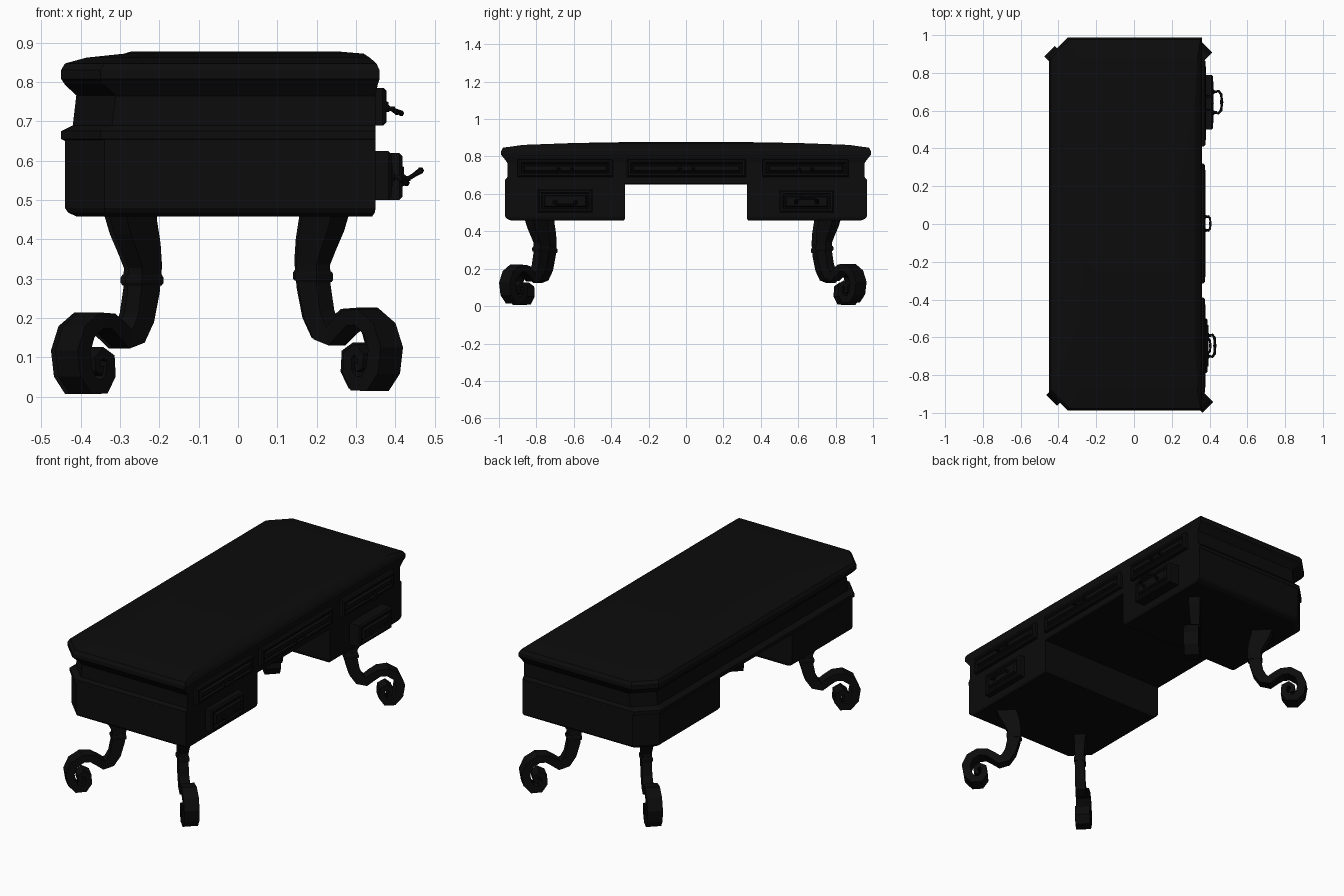
import bpy, bmesh, math
from mathutils import Vector

if "Cube" in bpy.data.objects:
    bpy.data.objects.remove(bpy.data.objects["Cube"])

# Near-black finish for every part
finish = bpy.data.materials.new("black_finish")
finish.diffuse_color = (.0035, .0035, .0035, 1)
finish.use_nodes = True
finish.node_tree.nodes["Principled BSDF"].inputs["Base Color"].default_value = finish.diffuse_color


def loft(name, rings):
    """Skin a list of equal-length point rings and cap both ends."""
    bm = bmesh.new()
    rows = [[bm.verts.new(p) for p in r] for r in rings]
    n = len(rows[0])
    for a, b in zip(rows, rows[1:]):
        for i in range(n):
            j = (i + 1) % n
            bm.faces.new((a[i], a[j], b[j], b[i]))
    bm.faces.new(rows[0])
    bm.faces.new(rows[-1])
    bmesh.ops.recalc_face_normals(bm, faces=bm.faces)
    me = bpy.data.meshes.new(name)
    bm.to_mesh(me)
    bm.free()
    me.materials.append(finish)
    ob = bpy.data.objects.new(name, me)
    bpy.context.collection.objects.link(ob)
    return ob


def plan(x0, x1, y, c, z):
    """Rectangle with its two back (-x) corners cut off."""
    return [(x1, -y, z), (x1, y, z), (x0 + c, y, z), (x0, y - c, z),
            (x0, -y + c, z), (x0 + c, -y, z)]


# Upper carcass with the rail moulding at its foot
loft("upper_case", [plan(*r) for r in (
    (-.44, .345, .96, .10, .65), (-.45, .35, .968, .10, .655),
    (-.45, .35, .968, .10, .675), (-.42, .35, .955, .10, .69),
    (-.41, .35, .955, .10, .775))])

# Moulded, slightly domed top
loft("desk_top", [plan(*r) for r in (
    (-.41, .35, .955, .10, .765), (-.44, .355, .975, .10, .793),
    (-.45, .36, .988, .10, .808), (-.45, .36, .988, .10, .83),
    (-.44, .352, .978, .10, .847), (-.385, .335, .87, .10, .862),
    (-.29, .32, .60, .08, .872), (-.27, .25, .25, .06, .878))])


# Two pedestals, the knee space between them open right through
def pedestal_ring(sy, d, z):
    return [(.35 - d * .3, sy * (.325 + d * .2), z), (.35 - d * .3, sy * (.967 - d), z),
            (-.34, sy * (.967 - d), z), (-.44 + d, sy * .867, z),
            (-.44 + d, sy * (.325 + d * .2), z)]


for side, sy in (("left", -1), ("right", 1)):
    loft(side + "_pedestal", [pedestal_ring(sy, d, z) for d, z in
                              ((.03, .458), (.008, .468), (0, .48), (0, .655))])


# Drawers: raised panel with a sunken border, standing out from the case
def drawer(name, y0, y1, z0, z1, x):
    steps = ((.33, 0), (x - .008, 0), (x, .008), (x, .018), (x - .010, .024),
             (x - .010, .030), (x + .004, .036))
    loft(name, [[(px, y0 + d, z0 + d), (px, y1 - d, z0 + d),
                 (px, y1 - d, z1 - d), (px, y0 + d, z1 - d)] for px, d in steps])


def tube(name, pts, radii, sides=6):
    """Round tube along a path."""
    pts = [Vector(p) for p in pts]
    rings = []
    for i, p in enumerate(pts):
        t = (pts[min(i + 1, len(pts) - 1)] - pts[max(i - 1, 0)]).normalized()
        u = t.cross(Vector((0, 0, 1))).normalized()
        v = t.cross(u)
        rings.append([p + radii[i] * (u * math.cos(a) + v * math.sin(a))
                      for a in (2 * math.pi * k / sides for k in range(sides))])
    return loft(name, rings)


# Bail handles: two posts and a bowed grip
def handle(name, x, y, z, w, out, rise, r):
    for k in (-1, 1):
        yy = y + k * w
        tube(name + "_post", [(x - .01, yy, z), (x + .003, yy, z), (x + .006, yy, z),
                              (x + .018, yy, z)], [r * 2, r * 2, r * 1.2, r * 1.2])
    prof = ((-1, .3, 0), (-1.1, .6, .4), (-.75, .95, .9), (-.35, 1, 1), (0, 1, 1),
            (.35, 1, 1), (.75, .95, .9), (1.1, .6, .4), (1, .3, 0))
    tube(name, [(x + out * b, y + w * a, z + rise * c) for a, b, c in prof],
         [r, r, r * 1.3, r, r * 1.5, r, r * 1.3, r, r])


for nm, y0, y1, z0, z1, x, w, out, rise, r in (
        ("upper_left", -.90, -.39, .69, .785, .375, .036, .026, -.010, .005),
        ("upper_middle", -.315, .32, .69, .785, .375, .036, .026, -.010, .005),
        ("upper_right", .41, .87, .69, .785, .378, .036, .034, -.012, .005),
        ("lower_left", -.79, -.50, .50, .625, .390, .055, .035, -.014, .006),
        ("lower_right", .50, .79, .50, .62, .418, .055, .043, .020, .006)):
    drawer(nm + "_drawer", y0, y1, z0, z1, x)
    handle(nm + "_handle", x + .003, (y0 + y1) / 2, (z0 + z1) / 2 - .005, w, out, rise, r)

# Scroll legs: (distance in from toe, height, thickness, width)
LEG = ((.235, .48, .115, .065), (.25, .43, .10, .06), (.272, .375, .085, .055),
       (.284, .33, .072, .05), (.279, .27, .066, .05), (.262, .20, .06, .052),
       (.236, .158, .056, .055), (.203, .146, .048, .06), (.17, .170, .042, .066),
       (.135, .192, .04, .072), (.09, .194, .042, .078), (.045, .165, .044, .08),
       (.024, .115, .046, .08), (.033, .06, .046, .08), (.062, .025, .042, .08),
       (.10, .026, .040, .08), (.122, .056, .034, .08), (.12, .098, .032, .08),
       (.095, .112, .028, .08), (.074, .095, .024, .08), (.076, .070, .022, .08),
       (.094, .066, .024, .08))


def leg(name, tx, ty, dz):
    inward = Vector((-math.copysign(1, tx), -math.copysign(1, ty), 0)).normalized()
    across = Vector((-inward.y, inward.x, 0))
    up = Vector((0, 0, 1))
    toe = Vector((tx, ty, dz))
    rings = []
    for i, (s, z, th, w) in enumerate(LEG):
        a, b = LEG[max(i - 1, 0)], LEG[min(i + 1, len(LEG) - 1)]
        t = Vector((b[0] - a[0], b[1] - a[1])).normalized()
        if i == 0:
            t = Vector((0, -1))
        n = (inward * -t.y + up * t.x) * th / 2
        c = toe + inward * s + up * z
        h = across * w / 2
        rings.append([c + n + h, c + n - h, c - n - h, c - n + h])
    loft(name, rings)
    # ankle collar
    c = toe + inward * .281
    loft(name + "_collar", [[c + up * z + inward * a * (.036 + g) + across * b * (.027 + g)
                             for a, b in ((1, 1), (1, -1), (-1, -1), (-1, 1))]
                            for z, g in ((.283, 0), (.289, .003), (.303, .003), (.31, 0))])


for nm, tx, ty, dz in (("front_left_leg", -.437, -.935, 0), ("front_right_leg", .392, -.972, .008),
                       ("back_left_leg", -.448, .915, 0), ("back_right_leg", .387, .938, .012)):
    leg(nm, tx, ty, dz)
